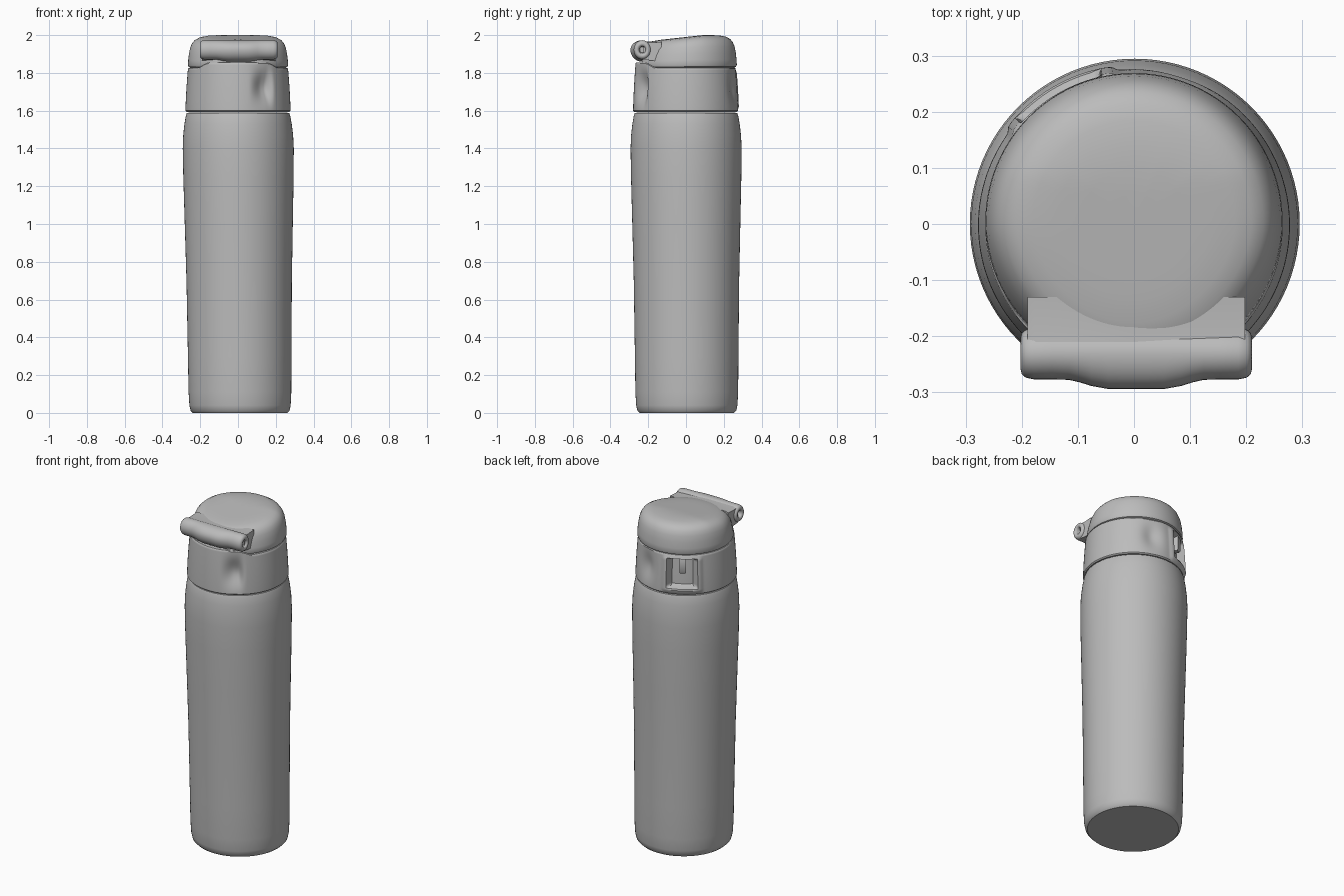
import bpy, bmesh, math

if "Cube" in bpy.data.objects:
    bpy.data.objects.remove(bpy.data.objects["Cube"])

grey = bpy.data.materials.new("plain grey")
grey.diffuse_color = (0.5, 0.5, 0.5, 1)
grey.use_nodes = True
grey.node_tree.nodes["Principled BSDF"].inputs["Base Color"].default_value = grey.diffuse_color


def smoothstep(a, b, v):
    t = max(0.0, min(1.0, (v - a) / (b - a)))
    return t * t * (3 - 2 * t)


def band(a, b, soft, v):
    return smoothstep(a - soft, a + soft, v) * (1 - smoothstep(b - soft, b + soft, v))


def bump(v, centre, width):
    return math.exp(-((v - centre) / width) ** 2)


def loft(name, rings, angle=35):
    """Skin a stack of equal-length rings and close both ends."""
    bm = bmesh.new()
    rows = [[bm.verts.new(p) for p in ring] for ring in rings]
    n = len(rows[0])
    for low, high in zip(rows, rows[1:]):
        for i in range(n):
            j = (i + 1) % n
            bm.faces.new((low[i], low[j], high[j], high[i]))
    bm.faces.new(rows[0][::-1])
    bm.faces.new(rows[-1])
    bmesh.ops.recalc_face_normals(bm, faces=bm.faces[:])
    mesh = bpy.data.meshes.new(name)
    bm.to_mesh(mesh)
    bm.free()
    obj = bpy.data.objects.new(name, mesh)
    bpy.context.collection.objects.link(obj)
    mesh.materials.append(grey)
    bpy.ops.object.select_all(action='DESELECT')
    obj.select_set(True)
    bpy.context.view_layer.objects.active = obj
    bpy.ops.object.shade_smooth_by_angle(angle=math.radians(angle))
    return obj


def degrees(n):
    return [360 * i / n for i in range(n)]


def polar(r, deg):
    # zero faces the front, positive turns towards +x
    a = math.radians(deg)
    return r * math.sin(a), -r * math.cos(a)


# Tapered flask body, leaning very slightly towards its foot
profile = [(0.250, 0.0), (0.262, 0.012), (0.268, 0.04), (0.272, 0.11), (0.274, 0.3),
           (0.279, 0.7), (0.286, 1.0), (0.292, 1.25), (0.294, 1.4), (0.291, 1.47),
           (0.284, 1.53), (0.276, 1.575), (0.271, 1.588), (0.255, 1.59)]
rings = []
for r, z in profile:
    dx = 0.011 * (1 - z / 1.6)
    rings.append([(x + dx, y + dx * 0.4, z) for x, y in (polar(r, d) for d in degrees(96))])
loft("flask_body", rings)


# Collar with a front thumb dent and a latch recess at the back
def collar_point(r, z, deg):
    h = z - 1.6
    dent = 0.034 * bump(z, 1.71, 0.065) * smoothstep(12, 31, deg) * (1 - smoothstep(35, 44, deg))
    dent += 0.022 * bump(deg, 162, 11) * bump(z, 1.72, 0.075)
    dent += 0.045 * band(194, 226, 1.5, deg) * band(1.635, 1.80, 0.008, z)
    frame = 0.008 * band(187, 233, 2, deg) * band(1.61, 1.81, 0.012, z)
    x, y = polar(r - dent + frame, deg)
    lift = 0.028 * smoothstep(-0.15, -0.22, y) * smoothstep(0, 0.23, h) if y < -0.15 else 0
    return x, y - 0.002, z + lift


steps = 30
collar_profile = [(0.255, 1.592), (0.272, 1.594)]
for i in range(steps + 1):
    t = i / steps
    collar_profile.append((0.278 - 0.013 * t ** 1.5, 1.60 + 0.222 * t))
collar_profile += [(0.261, 1.827), (0.245, 1.828)]
loft("collar", [[collar_point(r, z, d) for d in degrees(180)] for r, z in collar_profile])

# Latch tab hanging in the recess
tab = []
for z in (1.715, 1.725, 1.80, 1.81):
    inset = 0.6 if z in (1.715, 1.81) else 0
    tab.append([(*polar(r, d), z) for r, d in
                ((0.225, 207), (0.263 - inset * 0.01, 207 + inset),
                 (0.263 - inset * 0.01, 215 - inset), (0.225, 215))])
loft("latch_tab", tab)

# Domed lid, cut flat at the hinge and sloping down towards it
lid_profile = [(0.92, 1.825), (0.985, 1.833), (1.0, 1.842), (0.995, 1.87), (0.98, 1.905),
               (0.955, 1.94), (0.92, 1.962), (0.87, 1.979), (0.79, 1.991), (0.68, 1.997),
               (0.52, 2.0), (0.35, 2.0), (0.18, 2.0), (0.05, 2.0)]
rings = []
for s, z in lid_profile:
    ring = []
    t = (z - 1.825) / 0.175
    for d in degrees(96):
        x, y = polar(0.265 * s, d)
        x *= 1 - 0.08 * t * smoothstep(0.0, 0.2, -y)
        y = max(y, -0.238) + 0.004
        ring.append((x, y, z - 0.11 * t * max(0.0, 0.09 - y)))
    rings.append(ring)
loft("lid", rings)

# Hinge barrel across the front, with a bulged middle and sunken pin ends
stations = [(0.16, 0.30), (0.195, 0.38), (0.203, 0.45), (0.206, 0.62), (0.204, 0.80),
            (0.197, 0.93), (0.182, 1.0), (0.15, 1.0), (0.12, 1.0), (0.10, 1.0),
            (0.08, 1.0), (0.05, 1.0), (0.02, 1.0)]
stations = [(-x, f) for x, f in stations] + [(x, f) for x, f in reversed(stations)]
rings = []
for x, f in stations:
    middle = 1 - smoothstep(0.05, 0.13, abs(x))
    ring = []
    for d in degrees(32):
        c, s = polar(1, d)
        front = max(0.0, s * -1)
        y = -0.231 + 0.046 * f * s - 0.017 * middle * front
        z = 1.922 + 0.051 * f * c - 0.012 * middle * max(0.0, -c)
        ring.append((x + 0.004, y, z))
    rings.append(ring)
loft("hinge_barrel", rings, 50)

# Sloped web joining the barrel to the lid top
rings = []
for x in (-0.19, -0.175, 0, 0.183, 0.198):
    drop = 0.006 if abs(x) > 0.18 else 0
    rings.append([(x, -0.225, 1.968 - drop), (x, -0.185, 1.966 - drop),
                  (x, -0.13, 1.970 - drop), (x, -0.13, 1.86), (x, -0.225, 1.87)])
loft("hinge_web", rings, 40)
